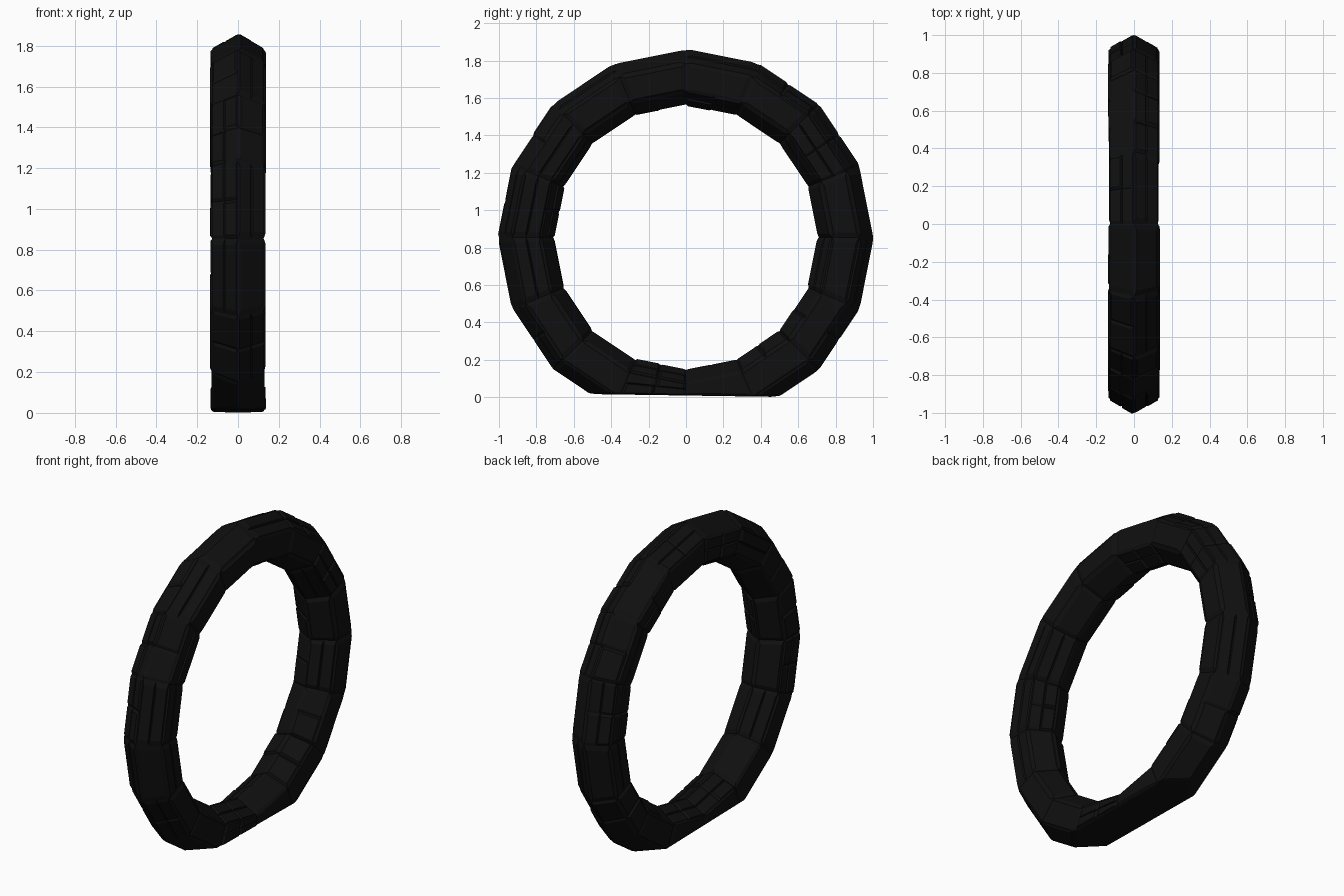
import bpy, bmesh, random
from math import sin, cos, pi
from mathutils import Vector

if "Cube" in bpy.data.objects:
    bpy.data.objects.remove(bpy.data.objects["Cube"])

random.seed(7)
SEG, SIDES = 16, 6
MAJOR, MINOR, CZ = 0.855, 0.145, 0.855

black = bpy.data.materials.new("black_metal")
black.diffuse_color = (0.005, 0.005, 0.005, 1)
black.use_nodes = True
black.node_tree.nodes["Principled BSDF"].inputs["Base Color"].default_value = black.diffuse_color


def finish(bm, name):
    mesh = bpy.data.meshes.new(name)
    bm.to_mesh(mesh)
    bm.free()
    mesh.materials.append(black)
    obj = bpy.data.objects.new(name, mesh)
    bpy.context.collection.objects.link(obj)
    return obj


# Low-poly hexagonal ring, standing in the YZ plane
bm = bmesh.new()
rings = []
for i in range(SEG):
    a = 2 * pi * i / SEG
    ring = []
    for j in range(SIDES):
        b = 2 * pi * j / SIDES
        r = MAJOR + MINOR * cos(b)
        ring.append(bm.verts.new((MINOR * sin(b), r * sin(a), CZ + r * cos(a))))
    rings.append(ring)
for i in range(SEG):
    p, q = rings[i], rings[(i + 1) % SEG]
    for j in range(SIDES):
        k = (j + 1) % SIDES
        bm.faces.new((p[j], p[k], q[k], q[j]))

# Slightly tilted flat foot
cut = bmesh.ops.bisect_plane(
    bm, geom=bm.verts[:] + bm.edges[:] + bm.faces[:],
    plane_co=(0, 0, 0.014), plane_no=(0, 0.015, 1), clear_inner=True)
edges = [e for e in bm.edges if e.is_boundary]
bmesh.ops.holes_fill(bm, edges=edges, sides=0)
bmesh.ops.recalc_face_normals(bm, faces=bm.faces[:])
bm.normal_update()
faces = [([v.co.copy() for v in f.verts], f.normal.copy()) for f in bm.faces]
finish(bm, "ring_body")

# Tapered armour plates covering each face in random splits
bm = bmesh.new()


def plate(corners, normal, height, taper):
    mid = sum(corners, Vector()) / len(corners)
    base = [bm.verts.new(c) for c in corners]
    top = [bm.verts.new(mid + (c - mid) * taper + normal * height) for c in corners]
    n = len(corners)
    bm.faces.new(top)
    for i in range(n):
        k = (i + 1) % n
        bm.faces.new((base[i], base[k], top[k], top[i]))


def lerp2(c, u, v):
    return c[0].lerp(c[1], u).lerp(c[3].lerp(c[2], u), v)


for corners, normal in faces:
    if len(corners) != 4:
        plate(corners, normal, 0.005, 0.92)
        continue
    nu, nv = random.choice([(1, 1), (1, 1), (2, 1), (1, 2), (2, 2)])
    for i in range(nu):
        for j in range(nv):
            u0, u1, v0, v1 = i / nu, (i + 1) / nu, j / nv, (j + 1) / nv
            cell = [lerp2(corners, u, v) for u, v in
                    ((u0, v0), (u1, v0), (u1, v1), (u0, v1))]
            plate(cell, normal, random.uniform(0.004, 0.012), 0.84)
finish(bm, "ring_plates")
